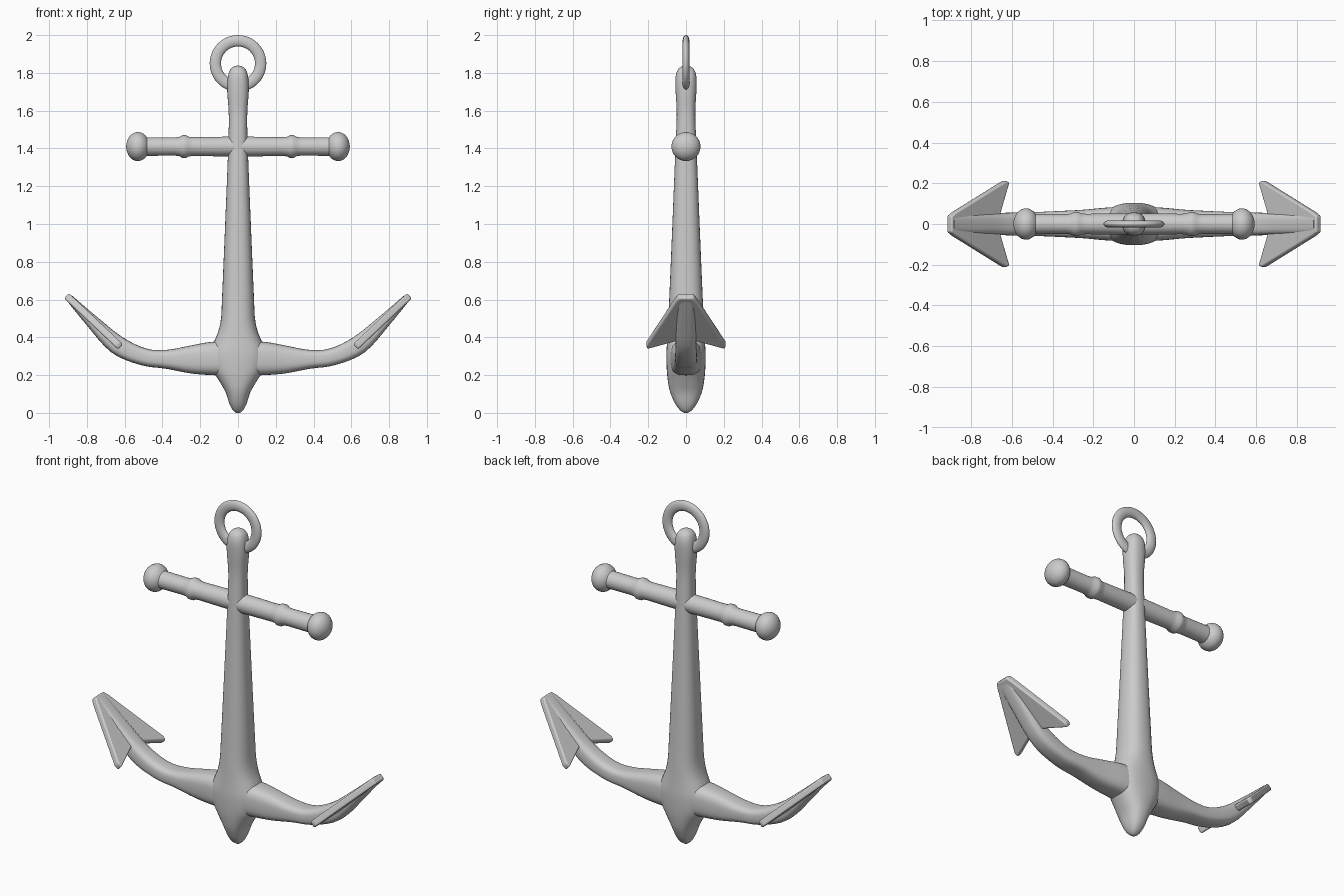
import bpy, bmesh, math
from mathutils import Vector

cube = bpy.data.objects.get("Cube")
if cube:
    bpy.data.objects.remove(cube, do_unlink=True)


def finish(bm, name, angle=40):
    """Turn a bmesh into a smooth-shaded object."""
    bmesh.ops.recalc_face_normals(bm, faces=bm.faces)
    mesh = bpy.data.meshes.new(name)
    bm.to_mesh(mesh)
    bm.free()
    obj = bpy.data.objects.new(name, mesh)
    bpy.context.collection.objects.link(obj)
    bpy.ops.object.select_all(action='DESELECT')
    obj.select_set(True)
    bpy.context.view_layer.objects.active = obj
    bpy.ops.object.shade_smooth_by_angle(angle=math.radians(angle))
    return obj


def smooth_stations(stations, steps=4):
    """Catmull-Rom interpolation of the loft stations."""
    pts = [stations[0]] + stations + [stations[-1]]
    out = []
    for a, b, c, d in zip(pts, pts[1:], pts[2:], pts[3:]):
        for k in range(steps):
            t = k / steps
            out.append([q + t / 2 * (r - p + t * (2*p - 5*q + 4*r - s + t * (3*(q - r) + s - p)))
                        for p, q, r, s in zip(a, b, c, d)])
    return out + [stations[-1]]


def loft(name, rings, power=2.0, sides=32):
    """Skin superellipse rings given as (centre, u axis, v axis)."""
    bm = bmesh.new()
    loops = []
    for centre, u, v in rings:
        loop = []
        for i in range(sides):
            a = math.tau * i / sides
            c, s = math.cos(a), math.sin(a)
            cu = math.copysign(abs(c) ** (2 / power), c)
            sv = math.copysign(abs(s) ** (2 / power), s)
            loop.append(bm.verts.new(centre + u * cu + v * sv))
        loops.append(loop)
    for lo, hi in zip(loops, loops[1:]):
        for i in range(sides):
            j = (i + 1) % sides
            bm.faces.new((lo[i], lo[j], hi[j], hi[i]))
    bm.faces.new(loops[0])
    bm.faces.new(loops[-1])
    return finish(bm, name)


X, Y, Z = Vector((1, 0, 0)), Vector((0, 1, 0)), Vector((0, 0, 1))

# Shank with flared crown: height, half width, half depth
shank = [
    (0.0, .01, .01), (.015, .028, .032), (.05, .046, .058), (.11, .066, .084),
    (.17, .1, .096), (.23, .135, .102), (.31, .15, .104), (.38, .125, .1),
    (.43, .105, .097), (.5, .09, .094), (.62, .084, .088), (1.0, .068, .072),
    (1.4, .052, .056), (1.58, .049, .049), (1.7, .057, .055), (1.77, .055, .056),
    (1.81, .045, .047), (1.83, .028, .03), (1.838, .008, .008)]
loft("shank", [(Z * z, X * hx, Y * hy) for z, hx, hy in smooth_stations(shank)], 2.4)

# Arms: x, z, tilt in degrees, half depth, half thickness
arm = [
    (0, .29, 0, .088, .095), (.14, .288, 0, .08, .088), (.25, .283, 0, .07, .074),
    (.38, .284, 4, .063, .05), (.5, .297, 18, .058, .046), (.64, .36, 38, .055, .05),
    (.78, .492, 44, .05, .034), (.895, .61, 44, .043, .019)]


def arm_rings(side):
    for x, z, tilt, hy, hh in smooth_stations(arm):
        t = math.radians(tilt)
        up = Vector((-side * math.sin(t), 0, math.cos(t)))
        yield Vector((side * x, 0, z)), Y * hy, up * hh


# Fluke outline on one half: distance along the blade, half width
half_outline = [(.375, .04), (.345, .058), (.005, .212), (-.02, .205), (.04, .055)]
outline = half_outline + [(s, -w) for s, w in reversed(half_outline)]


def fluke(name, side):
    along = Vector((side * .27, 0, .255)).normalized()
    normal = Vector((-side * along.z, 0, abs(along.x)))
    base = Vector((side * .635, 0, .362))
    bm = bmesh.new()
    layers = [[bm.verts.new(base + along * s + Y * w + normal * h) for s, w in outline]
              for h in (-.019, .019)]
    count = len(outline)
    for i in range(count):
        j = (i + 1) % count
        bm.faces.new((layers[0][i], layers[0][j], layers[1][j], layers[1][i]))
    for layer in layers:
        bm.faces.new(layer)
    obj = finish(bm, name)
    bevel = obj.modifiers.new("soft_edges", 'BEVEL')
    bevel.width = .009
    bevel.segments = 3


for label, side in (("left", 1), ("right", -1)):
    loft(label + "_arm", list(arm_rings(side)), 3.0)
    fluke(label + "_fluke", side)

# Stock: turned bar with a collar and a ball on each end
half_stock = [(0, .053), (.235, .05), (.26, .052), (.275, .06), (.295, .06),
              (.31, .051), (.335, .048), (.465, .049)]
ball = [(.53 + .062 * math.cos(a), .077 * math.sin(a))
        for a in (math.pi * (.78 - .775 * k / 12) for k in range(13))]
right_half = half_stock + ball
stock = [(-x, r) for x, r in reversed(right_half[1:])] + right_half
loft("stock", [(X * x + Z * 1.41, Y * r, Z * r) for x, r in stock])

# Ring through the head of the shank
bpy.ops.mesh.primitive_torus_add(
    major_radius=.12, minor_radius=.03, major_segments=48, minor_segments=16,
    location=(0, 0, 1.85), rotation=(math.pi / 2, 0, 0))
ring = bpy.context.object
ring.name = "ring"
ring.scale.z = .6
bpy.ops.object.shade_smooth_by_angle(angle=math.radians(40))
